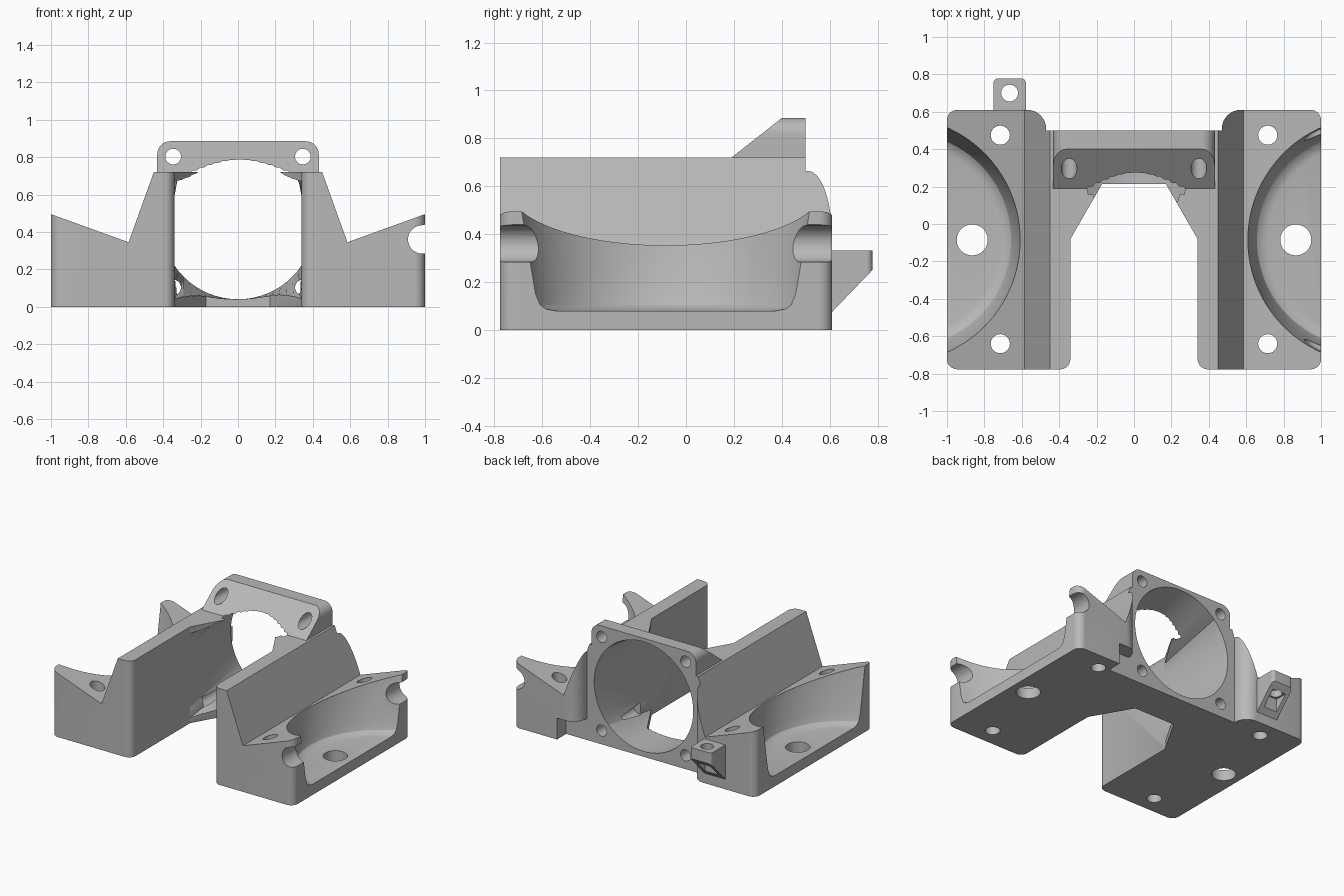
import bpy, bmesh
from math import sin, cos, pi, sqrt

if "Cube" in bpy.data.objects:
    bpy.data.objects.remove(bpy.data.objects["Cube"], do_unlink=True)

# One material for the whole moulding
grey = bpy.data.materials.new("plain_grey")
grey.use_nodes = True
colour = (0.48, 0.48, 0.48, 1)
grey.diffuse_color = colour
grey.node_tree.nodes["Principled BSDF"].inputs["Base Color"].default_value = colour


def loft(name, rings):
    """Skin equal-length rings of 3D points and cap both ends."""
    bm = bmesh.new()
    loops = [[bm.verts.new(p) for p in ring] for ring in rings]
    n = len(loops[0])
    for a, b in zip(loops, loops[1:]):
        for i in range(n):
            j = (i + 1) % n
            bm.faces.new((a[i], a[j], b[j], b[i]))
    bm.faces.new(loops[0])
    bm.faces.new(loops[-1])
    bmesh.ops.recalc_face_normals(bm, faces=bm.faces)
    mesh = bpy.data.meshes.new(name)
    bm.to_mesh(mesh)
    bm.free()
    mesh.materials.append(grey)
    obj = bpy.data.objects.new(name, mesh)
    bpy.context.collection.objects.link(obj)
    return obj


def prism(name, outline, axis, lo, hi):
    """Extrude a 2D outline along the given axis."""
    place = {"x": lambda a, b, h: (h, a, b),
             "y": lambda a, b, h: (a, h, b),
             "z": lambda a, b, h: (a, b, h)}[axis]
    return loft(name, [[place(a, b, h) for a, b in outline] for h in (lo, hi)])


def circle(a, b, r, n=32):
    return [(a + r * cos(2 * pi * i / n), b + r * sin(2 * pi * i / n)) for i in range(n)]


def rect(a0, b0, a1, b1):
    return [(a0, b0), (a1, b0), (a1, b1), (a0, b1)]


def rounded(corners, steps=8):
    """Outline from (a, b, radius) right-angled corners; radius 0 stays sharp."""
    out = []
    for i, (a, b, r) in enumerate(corners):
        if not r:
            out.append((a, b))
            continue
        dirs = []
        for q in (corners[i - 1], corners[(i + 1) % len(corners)]):
            da, db = q[0] - a, q[1] - b
            d = sqrt(da * da + db * db)
            dirs.append((da / d, db / d))
        (ua, ub), (va, vb) = dirs
        for k in range(steps + 1):
            t = pi / 2 * k / steps
            s, c = r * (1 - sin(t)), r * (1 - cos(t))
            out.append((a + ua * s + va * c, b + ub * s + vb * c))
    return out


def boolean(target, tool, operation):
    """Apply a boolean and discard the tool object."""
    tool.hide_render = True
    mod = target.modifiers.new(operation, "BOOLEAN")
    mod.operation, mod.solver, mod.object = operation, "EXACT", tool
    bpy.ops.object.select_all(action="DESELECT")
    bpy.context.view_layer.objects.active = target
    target.select_set(True)
    bpy.ops.object.modifier_apply(modifier=mod.name)
    bpy.data.objects.remove(tool, do_unlink=True)


def mirrored(half):
    """Complete a symmetric outline from its +a half."""
    return half + [(-p[0], *p[1:]) for p in reversed(half)]


# Main body: wing and wall section run front to back
body = prism("duct_bracket", mirrored([(1, 0), (1, .495), (.585, .345), (.45, .72)]), "y", -.9, .7)

# Fan mounting plate with a sloped front
plate = prism("fan_plate", rounded([(-.432, .02, 0), (.432, .02, 0),
                                    (.432, .885, .07), (-.432, .885, .07)]), "y", .1, .5)
slope = prism("plate_slope", [(.19, 0), (.5, 0), (.5, .885), (.4, .885), (.19, .72)], "x", -.6, .6)
boolean(plate, slope, "INTERSECT")
boolean(body, plate, "UNION")

# U-shaped footprint with rounded corners
footprint = rounded(mirrored([(.17, .215, 0), (.34, -.08, 0), (.34, -.777, .055), (1, -.777, .055),
                              (1, .61, .055), (.47, .61, .1), (.47, .5, 0)]))
boolean(body, prism("footprint", footprint, "z", -.1, 1.2), "INTERSECT")

# Side tab behind the right wing
tab = prism("side_tab", [(.56, .03), (.605, .07), (.778, .25), (.778, .332), (.56, .332)],
            "x", -.8, -.5)
tab_plan = rounded([(-.752, .5, 0), (-.578, .5, 0), (-.578, .778, .025), (-.752, .778, .025)])
boolean(tab, prism("tab_plan", tab_plan, "z", -.1, .5), "INTERSECT")
boolean(body, tab, "UNION")
boolean(body, prism("nut_pocket", rect(-.72, .645, -.61, .755), "z", -.1, .21), "DIFFERENCE")
boolean(body, prism("tab_hole", circle(-.665, .7, .045), "z", -.1, .5), "DIFFERENCE")

# Air duct: rectangular mouth blending into the round fan opening
SIDE = 16
mouth, ring = [], []
for side in range(4):
    for k in range(SIDE):
        u = 2 * k / SIDE - 1
        a, b = [(1, u), (-u, 1), (-1, -u), (u, -1)][side]
        mouth.append((a * .34, -.085, .355 + b * .315))
        t = pi / 2 * (side + u / 2)
        ring.append((.41 * cos(t), .5, .45 + .41 * sin(t)))
outlet = [(x, .56, z) for x, y, z in ring]
boolean(body, loft("duct", [mouth, ring, outlet]), "DIFFERENCE")

# Repeated features on both sides
bowl_profile = [(.08, .515), (.087, .55), (.105, .573), (.15, .59), (.6, .66)]
for s in (-1, 1):
    bowl = loft("bowl", [[(x, y, z) for x, y in circle(s * 1.23, -.085, r, 96)]
                         for z, r in bowl_profile])
    boolean(body, bowl, "DIFFERENCE")
    for x, y, r in ((.865, -.085, .083), (.715, .475, .051), (.715, -.64, .051)):
        boolean(body, prism("screw_hole", circle(s * x, y, r), "z", -.1, .8), "DIFFERENCE")
    for z in (.103, .803):
        boolean(body, prism("fan_hole", circle(s * .347, z, .042), "y", .06, .6), "DIFFERENCE")

# Cable groove along the left wing and clearance notch beside the fan
boolean(body, prism("cable_groove", circle(.985, .36, .076), "y", -.9, .7), "DIFFERENCE")
boolean(body, prism("groove_mouth", [(.985, .285), (1.1, .28), (1.1, .47), (.985, .435)],
                    "y", -.9, .7), "DIFFERENCE")
boolean(body, prism("fan_notch", rect(.44, .501, .64, .7), "z", -.1, .16), "DIFFERENCE")

# Smooth the curved surfaces, keep the edges crisp
bpy.ops.object.select_all(action="DESELECT")
body.select_set(True)
bpy.context.view_layer.objects.active = body
bpy.ops.object.shade_smooth_by_angle(angle=pi / 6)
